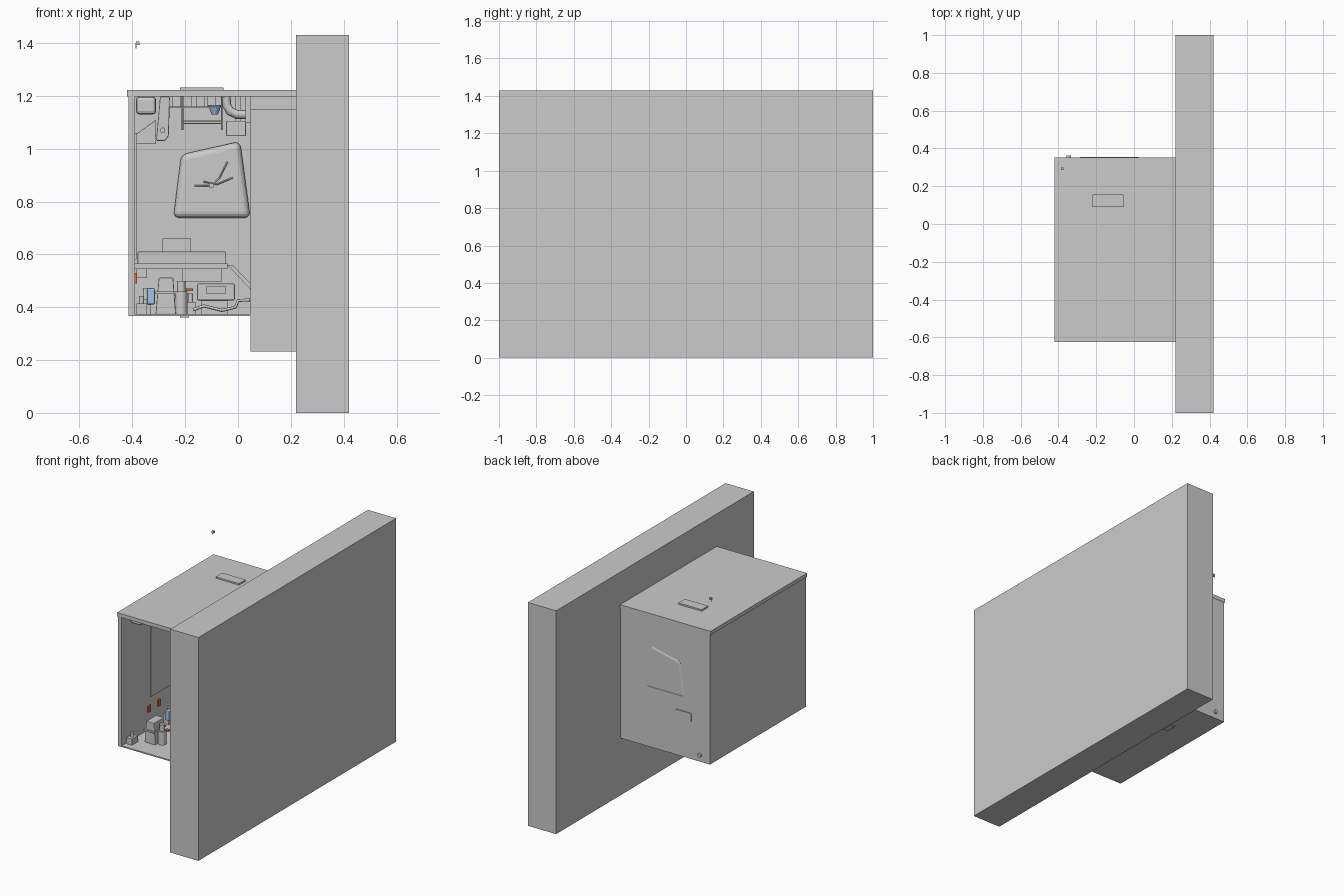
import bpy, bmesh, math
from mathutils import Vector


def colour(name, rgba):
    m = bpy.data.materials.new(name)
    m.diffuse_color = rgba
    return m


BLUE = colour("pale_blue", (0.35, 0.55, 0.8, 1))
ORANGE = colour("orange", (0.8, 0.15, 0.02, 1))


def finish(name, bm, mat=None, bevel=0, segs=2):
    bmesh.ops.recalc_face_normals(bm, faces=bm.faces)
    me = bpy.data.meshes.new(name)
    bm.to_mesh(me)
    bm.free()
    ob = bpy.data.objects.new(name, me)
    bpy.context.collection.objects.link(ob)
    if mat:
        me.materials.append(mat)
    if bevel:
        b = ob.modifiers.new("bevel", "BEVEL")
        b.width, b.segments = bevel, segs
    return ob


def box(name, x, y, z, mat=None, bevel=0):
    bm = bmesh.new()
    bmesh.ops.create_cube(bm, size=1)
    for v in bm.verts:
        v.co = [(a[0] + a[1]) / 2 + c * (a[1] - a[0]) for a, c in zip((x, y, z), v.co)]
    return finish(name, bm, mat, bevel)


def prism(name, pts, y0, y1, bevel=0, segs=2):
    # x-z outline extruded along y
    bm = bmesh.new()
    f = bm.faces.new([bm.verts.new((x, y0, z)) for x, z in pts])
    r = bmesh.ops.extrude_face_region(bm, geom=[f])
    for v in r["geom"]:
        if isinstance(v, bmesh.types.BMVert):
            v.co.y = y1
    return finish(name, bm, None, bevel, segs)


def rod(name, a, b, r, r2=None, sides=12, mat=None):
    a, b = Vector(a), Vector(b)
    bm = bmesh.new()
    bmesh.ops.create_cone(bm, cap_ends=True, segments=sides, radius1=r,
                          radius2=r if r2 is None else r2, depth=(b - a).length)
    rot = (b - a).to_track_quat("Z", "Y")
    for v in bm.verts:
        v.co = rot @ v.co + (a + b) / 2
    for f in bm.faces:
        f.smooth = len(f.verts) == 4
    return finish(name, bm, mat)


def pipe(name, pts, r):
    cu = bpy.data.curves.new(name, "CURVE")
    cu.dimensions, cu.bevel_depth, cu.bevel_resolution = "3D", r, 2
    cu.use_fill_caps = True
    s = cu.splines.new("POLY")
    s.points.add(len(pts) - 1)
    for p, c in zip(s.points, pts):
        p.co = (*c, 1)
    bpy.context.collection.objects.link(bpy.data.objects.new(name, cu))


# Big wall and the open-fronted cabin shell
box("side_wall", (0.22, 0.42), (-1, 1), (0, 1.43))
box("roof", (-0.42, 0.22), (-0.625, 0.352), (1.198, 1.222))
box("left_panel", (-0.415, -0.39), (-0.62, 0.35), (0.367, 1.198))
box("back_panel", (-0.39, 0.22), (0.325, 0.35), (0.367, 1.198))
box("floor", (-0.39, 0.22), (-0.62, 0.325), (0.367, 0.375))
box("inner_partition", (0.048, 0.22), (-0.62, 0.05), (0.233, 1.15))
box("roof_hatch", (-0.22, -0.055), (0.09, 0.155), (1.22, 1.232))
box("floor_hatch", (-0.22, -0.185), (0.05, 0.12), (0.362, 0.37))
box("left_lining", (-0.391, -0.384), (-0.33, 0.32), (0.58, 1.06))
for i, y in enumerate((-0.36, -0.26)):
    box(f"orange_marker_{i}", (-0.391, -0.382), (y, y + 0.025), (0.49, 0.53), ORANGE)

# Window, wiper and rear service flap
prism("window_frame", [(-0.245, 0.738), (0.047, 0.738), (0.008, 1.028), (-0.215, 0.978)],
      0.29, 0.354, 0.024, 4)
pipe("wiper_arm", [(-0.165, 0.287, 0.86), (-0.1, 0.284, 0.86), (-0.07, 0.284, 0.89),
                   (-0.04, 0.287, 0.95)], 0.003)
pipe("wiper_blade", [(-0.13, 0.285, 0.875), (-0.08, 0.283, 0.865), (-0.02, 0.287, 0.89)], 0.003)
rod("wiper_hub", (-0.1, 0.275, 0.86), (-0.1, 0.295, 0.86), 0.01)
box("service_flap", (-0.285, -0.178), (0.315, 0.356), (0.61, 0.66))
rod("rear_plug", (-0.345, 0.35, 0.41), (-0.345, 0.362, 0.41), 0.012)

# Control desk at the back
box("desk_top", (-0.38, -0.045), (0.08, 0.325), (0.555, 0.61), None, 0.004)
box("desk_lip", (-0.39, -0.04), (0.07, 0.325), (0.545, 0.565))
box("desk_drawer", (-0.21, -0.06), (0.1, 0.32), (0.497, 0.545))
box("desk_side_box", (-0.385, -0.345), (0.1, 0.32), (0.51, 0.545))
prism("desk_strut", [(-0.04, 0.56), (-0.02, 0.56), (0.052, 0.485), (0.052, 0.462)], 0.12, 0.16)

# Equipment standing on the floor
prism("pedestal", [(-0.312, 0.372), (-0.235, 0.372), (-0.245, 0.512), (-0.3, 0.512)],
      -0.5, -0.4, 0.004)
box("pedestal_collar", (-0.312, -0.238), (-0.51, -0.39), (0.45, 0.46))
rod("tank", (-0.215, -0.46, 0.372), (-0.215, -0.46, 0.46), 0.024, sides=20)
rod("tank_neck", (-0.215, -0.46, 0.46), (-0.215, -0.46, 0.5), 0.016, sides=20)
box("tank_tag", (-0.196, -0.17), (-0.46, -0.44), (0.462, 0.47), ORANGE)
for i, (x, y, h) in enumerate(((-0.365, -0.55, 0.07), (-0.35, -0.2, 0.1), (-0.18, -0.3, 0.08))):
    box(f"valve_base_{i}", (x - 0.02, x + 0.02), (y - 0.03, y + 0.03), (0.372, 0.372 + h * 0.6))
    rod(f"valve_stem_{i}", (x, y, 0.4), (x, y, 0.372 + h), 0.01)
box("blue_bottle", (-0.345, -0.314), (-0.25, -0.21), (0.41, 0.472), BLUE, 0.006)
box("heater_case", (-0.155, -0.012), (-0.35, -0.15), (0.425, 0.49), None, 0.006)
box("heater_screen", (-0.12, -0.048), (-0.356, -0.35), (0.45, 0.48))
box("heater_foot", (-0.14, -0.04), (-0.33, -0.17), (0.372, 0.425))
for i, y in enumerate((-0.38, -0.2)):
    pipe(f"hose_{i}", [(-0.17, y, 0.39), (-0.13, y, 0.405), (-0.06, y, 0.388),
                       (-0.01, y, 0.4), (0.0, y, 0.425), (0.045, y, 0.428)], 0.006)

# Equipment under the roof
box("corner_cabinet", (-0.386, -0.31), (-0.54, -0.4), (1.13, 1.197), None, 0.012)
prism("corner_speaker", [(-0.386, 1.017), (-0.31, 1.017), (-0.31, 1.11), (-0.386, 1.055)],
      0.1, 0.32, 0.003)
prism("roof_bracket", [(-0.31, 1.03), (-0.275, 1.03), (-0.262, 1.05), (-0.258, 1.197),
                       (-0.295, 1.197)], -0.3, -0.2, 0.004)
rod("bracket_knob", (-0.285, -0.32, 1.07), (-0.285, -0.3, 1.07), 0.01)
box("overhead_shelf", (-0.26, -0.08), (-0.3, 0.2), (1.155, 1.16))
for x in (-0.21, -0.062):
    rod("overhead_post", (x, 0.05, 1.07), (x, 0.05, 1.197), 0.003)
for z in (1.095, 1.105):
    rod("overhead_rail", (-0.21, 0.05, z), (-0.062, 0.05, z), 0.002)
for i, x in enumerate((-0.23, -0.19, -0.14, -0.1)):
    box(f"roof_module_{i}", (x - 0.018, x + 0.014), (-0.25 + 0.1 * i, -0.17 + 0.1 * i),
        (1.16, 1.197))
rod("blue_lamp", (-0.088, -0.2, 1.13), (-0.088, -0.2, 1.165), 0.012, 0.025, 16, BLUE)
box("overhead_box", (-0.045, 0.03), (-0.1, 0.05), (1.048, 1.105), None, 0.003)
box("overhead_box_stem", (-0.01, 0.01), (-0.04, 0.0), (1.1, 1.198))
pipe("vent_elbow", [(-0.045, -0.15, 1.197), (-0.043, -0.15, 1.165), (-0.03, -0.15, 1.142),
                    (-0.005, -0.15, 1.13), (0.05, -0.15, 1.128)], 0.017)
box("vent_flange", (0.028, 0.048), (-0.2, -0.1), (1.1, 1.197))

# Small loose fitting above the roof
box("loose_fitting", (-0.387, -0.373), (0.285, 0.3), (1.392, 1.406), None, 0.002)
rod("loose_fitting_pin", (-0.386, 0.292, 1.38), (-0.386, 0.292, 1.4), 0.002, sides=8)
